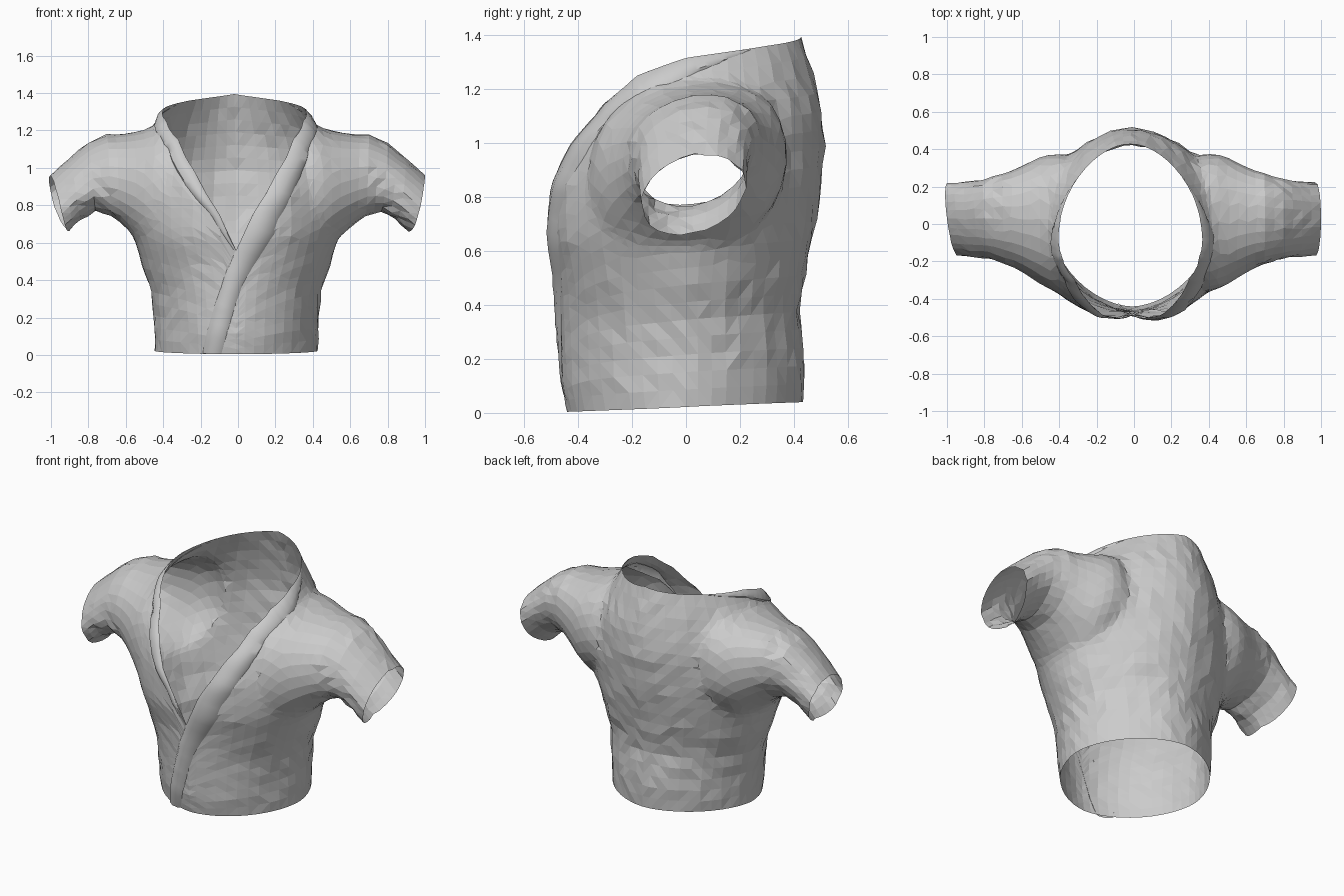
import bpy, bmesh, random
from math import sin, cos, pi, radians, copysign, hypot

random.seed(4)
if "Cube" in bpy.data.objects:
    bpy.data.objects.remove(bpy.data.objects["Cube"])

cloth = bpy.data.materials.new("grey cloth")
cloth.use_nodes = True
cloth.diffuse_color = (0.6, 0.6, 0.6, 1)
cloth.node_tree.nodes["Principled BSDF"].inputs["Base Color"].default_value = (0.6, 0.6, 0.6, 1)

# Body profiles: (height, half width / front depth / back depth / sideways shift / corner shape)
WIDTH = [(0, .435), (.2, .44), (.35, .455), (.5, .51), (.65, .555), (.85, .55), (1.05, .51), (1.2, .45), (1.31, .38), (1.4, .33)]
FRONT = [(0, .44), (.1, .46), (.3, .465), (.5, .475), (.65, .505), (.85, .505), (1, .46), (1.1, .4), (1.2, .355), (1.4, .32)]
BACK = [(0, .43), (.15, .445), (.4, .42), (.6, .46), (.8, .495), (1, .515), (1.15, .5), (1.3, .46), (1.4, .425)]
SHIFT = [(0, -.01), (1.1, -.01), (1.3, -.02)]
FRONT_SHAPE = [(0, 1.13), (.4, 1.05), (.65, .9), (1.4, .95)]
BACK_SHAPE = [(0, 1.13), (1.4, 1.12)]
# Neckline: (degrees from the front, height)
NECK = [(0, .56), (8, .76), (23, .98), (39, 1.15), (60, 1.25), (90, 1.315), (135, 1.36), (180, 1.395)]


def lookup(table, v):
    if v <= table[0][0]:
        return table[0][1]
    for (a, p), (b, q) in zip(table, table[1:]):
        if v <= b:
            return p + (q - p) * (v - a) / (b - a)
    return table[-1][1]


def power(v, e):
    return copysign(abs(v) ** e, v)


def body(phi, z, grow=0):
    """Point on the body; phi is measured from the front toward +x."""
    depth, shape = (FRONT, FRONT_SHAPE) if cos(phi) > 0 else (BACK, BACK_SHAPE)
    w, d, e = lookup(WIDTH, z) + grow, lookup(depth, z) + grow, lookup(shape, z)
    return (lookup(SHIFT, z) + w * power(sin(phi), e), -d * power(cos(phi), e), z)


def neck_height(phi):
    return lookup(NECK, abs(phi) * 180 / pi)


def make_object(name, bm):
    bmesh.ops.recalc_face_normals(bm, faces=bm.faces)
    mesh = bpy.data.meshes.new(name)
    bm.to_mesh(mesh)
    bm.free()
    obj = bpy.data.objects.new(name, mesh)
    bpy.context.collection.objects.link(obj)
    mesh.materials.append(cloth)
    return obj


def loft(name, rings, top_center=None):
    """Closed loft whose end caps get slot 1 so they can be opened later."""
    bm = bmesh.new()
    rows = [[bm.verts.new(p) for p in ring] for ring in rings]
    n = len(rows[0])
    for a, b in zip(rows, rows[1:]):
        for i in range(n):
            bm.faces.new((a[i], a[(i + 1) % n], b[(i + 1) % n], b[i]))
    caps = [bm.faces.new(rows[0][::-1])]
    if top_center:
        c = bm.verts.new(top_center)
        caps += [bm.faces.new((rows[-1][i], rows[-1][(i + 1) % n], c)) for i in range(n)]
    else:
        caps.append(bm.faces.new(rows[-1]))
    for f in caps:
        f.material_index = 1
    obj = make_object(name, bm)
    obj.data.materials.append(cloth)
    return obj


# Torso, wrapped from the hem up to the neckline
COLS, ROWS = 48, 20
angles = [-pi + 2 * pi * i / COLS for i in range(COLS)]
rings = []
for r in range(ROWS + 1):
    ring = []
    for phi in angles:
        hem = .022 - .018 * cos(phi)
        z = hem + (neck_height(phi) - hem) * r / ROWS
        rough = .006 - .004 * max(cos(phi), 0)
        ring.append(body(phi, z, random.uniform(-rough, rough) if 0 < r < ROWS else 0))
    rings.append(ring)
shirt = loft("shirt_body", rings, (-.02, 0, 1.28))

# Sleeves: top x, top z, bottom x, bottom z, front y, back y
SLEEVE = [(.3, 1.14, .3, .76, -.28, .32), (.41, 1.235, .42, .63, -.375, .4),
          (.5, 1.205, .51, .6, -.33, .365), (.6, 1.185, .59, .67, -.27, .315),
          (.7, 1.175, .68, .75, -.215, .27), (.8, 1.13, .76, .77, -.185, .24),
          (.9, 1.045, .84, .73, -.175, .225), (1, .955, .9, .665, -.165, .22)]
SIDES = 26


def sleeve(name, side, turn):
    fine = []
    for a, b in zip(SLEEVE, SLEEVE[1:]):
        fine += [a, tuple((p + q) / 2 for p, q in zip(a, b))]
    fine.append(SLEEVE[-1])
    sections = []
    for k, (tx, tz, bx, bz, y0, y1) in enumerate(fine):
        out = k / (len(fine) - 1)
        ring = []
        for i in range(SIDES):
            t = 2 * pi * i / SIDES
            e = .8 + .2 * out
            up = (1 + power(cos(t), e)) / 2
            depth = power(sin(t), e)
            j = random.uniform(-.006, .006)
            x = bx + (tx - bx) * up ** .5 + turn * out ** 2 * depth
            ring.append((side * x, (y0 + y1) / 2 + (y1 - y0) / 2 * depth + j,
                         bz + (tz - bz) * up + .035 * depth + j))
        sections.append(ring)
    return loft(name, sections)


# Join the sleeves to the torso
bpy.context.view_layer.objects.active = shirt
for label, side, turn in (("left_sleeve", 1, 0), ("right_sleeve", -1, .025)):
    part = sleeve(label, side, turn)
    mod = shirt.modifiers.new(label, "BOOLEAN")
    mod.operation, mod.solver, mod.object = "UNION", "EXACT", part
    bpy.ops.object.modifier_apply(modifier=mod.name)
    bpy.data.objects.remove(part)

# Open the neck, hem and cuffs, then soften the joins
bm = bmesh.new()
bm.from_mesh(shirt.data)
bmesh.ops.delete(bm, geom=[f for f in bm.faces if f.material_index == 1], context="FACES")
bmesh.ops.remove_doubles(bm, verts=bm.verts, dist=.012)
bmesh.ops.triangulate(bm, faces=bm.faces)
for _ in range(3):
    joins = [v for v in bm.verts if not v.is_boundary and .3 < abs(v.co.x) < .66 and .5 < v.co.z < 1.28]
    bmesh.ops.smooth_vert(bm, verts=joins, factor=.5, use_axis_x=True, use_axis_y=True, use_axis_z=True)
bm.to_mesh(shirt.data)
bm.free()
shirt.data.materials.pop(index=1)


# Raised bands along the neckline, fading out behind the shoulders
def band(name, path, side, width, start_taper):
    bm = bmesh.new()
    rows = []
    for i, (phi, z) in enumerate(path):
        a, b = path[max(i - 1, 0)], path[min(i + 1, len(path) - 1)]
        ds, dz = .45 * (b[0] - a[0]), b[1] - a[1]
        length = hypot(ds, dz)
        fade = min(1, (i + 1) / start_taper, (len(path) - i) / 26)
        row = []
        for across, lift in ((0, 0), (.12, .012), (.45, .02), (.8, .012), (1, -.006)):
            off = across * width * fade
            height = lift * fade + random.uniform(-.002, .002)
            p = body(phi + side * off * abs(dz) / length / .45, max(z - off * abs(ds) / length, .005), height)
            row.append(bm.verts.new(p))
        rows.append(row)
    for a, b in zip(rows, rows[1:]):
        for k in range(4):
            bm.faces.new((a[k], a[k + 1], b[k + 1], b[k]))
    obj = make_object(name, bm)
    bpy.ops.object.select_all(action="DESELECT")
    obj.select_set(True)
    bpy.context.view_layer.objects.active = obj
    bpy.ops.object.shade_smooth_by_angle(angle=radians(40))


STEPS = 50
collar = [(radians(2.5 * i), neck_height(radians(2.5 * i))) for i in range(STEPS + 1)]
wrap = [(radians(-27) * (1 - (i / 16) ** 1.2), .01 + .55 * i / 16) for i in range(16)]
band("left_wrap_band", wrap + collar, 1, .12, 1)
band("right_neck_band", [(-p, z) for p, z in collar], -1, .08, 10)
